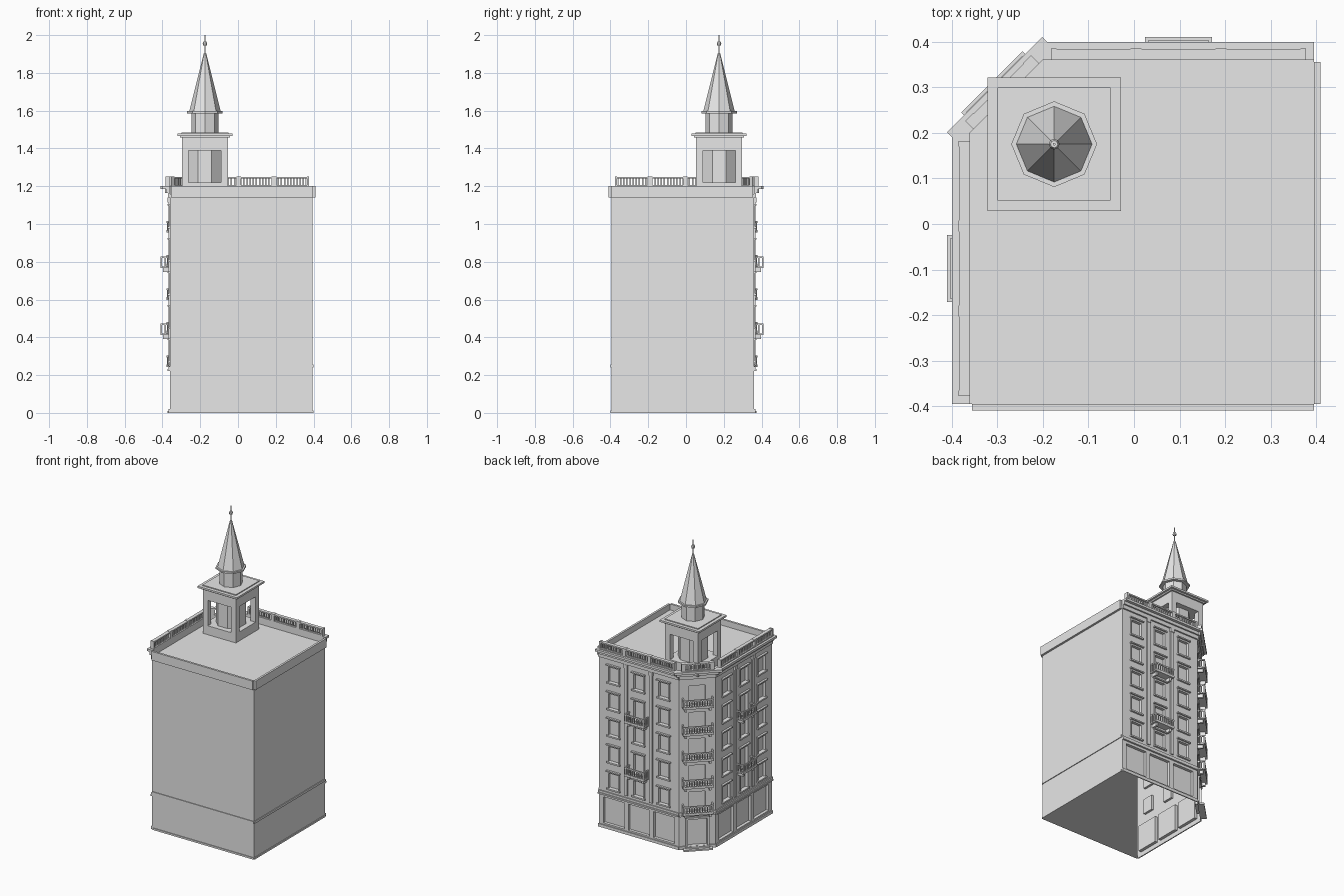
import bpy, bmesh
from mathutils import Matrix, Vector

if "Cube" in bpy.data.objects:
    bpy.data.objects.remove(bpy.data.objects["Cube"])

stone = bpy.data.materials.new("pale_stone")
stone.use_nodes = True
stone.diffuse_color = (0.8, 0.8, 0.8, 1)
stone.node_tree.nodes["Principled BSDF"].inputs["Base Color"].default_value = (0.8, 0.8, 0.8, 1)

parts = {}


def part(name):
    return parts.setdefault(name, bmesh.new())


def box(name, frame, u, d, z):
    """Box in a wall frame: u along the wall, d outward, z up."""
    size = Matrix.Diagonal((u[1] - u[0], d[1] - d[0], z[1] - z[0], 1))
    mid = Matrix.Translation(((u[0] + u[1]) / 2, (d[0] + d[1]) / 2, (z[0] + z[1]) / 2))
    bmesh.ops.create_cube(part(name), size=1, matrix=frame @ mid @ size)


def drum(name, r0, r1, z0, z1, turn=0.0):
    """Eight-sided tapering drum on the tower axis."""
    place = Matrix.Translation((TOWER, -TOWER, (z0 + z1) / 2)) @ Matrix.Rotation(turn, 4, "Z")
    bmesh.ops.create_cone(part(name), cap_ends=True, segments=8, radius1=r0,
                          radius2=r1, depth=z1 - z0, matrix=place)


def wall(x, y, nx, ny):
    n = Vector((nx, ny, 0)).normalized()
    u = n.cross(Vector((0, 0, 1)))
    m = Matrix((u, n, (0, 0, 1))).transposed().to_4x4()
    return Matrix.Translation((x, y, 0)) @ m


def make(name):
    mesh = bpy.data.meshes.new(name)
    bm = parts[name]
    bmesh.ops.recalc_face_normals(bm, faces=bm.faces)
    bm.to_mesh(mesh)
    bm.free()
    mesh.materials.append(stone)
    obj = bpy.data.objects.new(name, mesh)
    bpy.context.scene.collection.objects.link(obj)
    return obj


TOWER = -0.175
FLOOR = 0.178
DECK = 1.16    # sunken flat roof
ROOF = 1.2     # top of cornice and parapet
BAY = 0.186
HALF = 0.2975
side_wall = wall(-0.36, -0.0975, -1, 0)
back_wall = wall(0.0975, 0.36, 0, 1)
corner_wall = wall(-0.28, 0.28, -1, 1)
blind_walls = [wall(0.02, -0.395, 0, -1), wall(0.395, -0.02, 1, 0)]

# Main block with one cut corner
bm = part("building_body")
outline = [(-0.36, -0.395), (0.395, -0.395), (0.395, 0.36), (-0.2, 0.36), (-0.36, 0.2)]
base = bm.faces.new([bm.verts.new((x, y, 0)) for x, y in outline])
top = bmesh.ops.extrude_face_region(bm, geom=[base])
bmesh.ops.translate(bm, vec=(0, 0, DECK),
                    verts=[v for v in top["geom"] if isinstance(v, bmesh.types.BMVert)])
if not any(f.calc_center_median().z < 0.001 for f in bm.faces):
    bm.faces.new([v for v in bm.verts if v.co.z < 0.001])


def window(f, u, z0, z1, w=0.037):
    """Recessed opening with surround, sill and hood."""
    box("window_cutter", f, (u - w, u + w), (-0.015, 0.05), (z0, z1))
    for s in (-1, 1):
        a, b = sorted((u + s * w, u + s * (w + 0.008)))
        box("window_surrounds", f, (a, b), (0, 0.004), (z0, z1))
    box("window_surrounds", f, (u - w - 0.008, u + w + 0.008), (0, 0.004), (z1, z1 + 0.01))
    box("window_sills", f, (u - w - 0.012, u + w + 0.012), (0, 0.012), (z0 - 0.01, z0))
    box("window_hoods", f, (u - w - 0.014, u + w + 0.014), (0, 0.014), (z1 + 0.01, z1 + 0.018))


def railing(name, f, u, d, z, h, step, thick):
    """Bottom rail, top rail and a row of balusters."""
    box(name, f, u, d, (z, z + 0.007))
    box(name, f, u, d, (z + h - 0.009, z + h))
    count = max(2, round((u[1] - u[0]) / step))
    mid = (d[0] + d[1]) / 2
    for i in range(count):
        c = u[0] + (i + 0.5) * (u[1] - u[0]) / count
        box(name, f, (c - thick, c + thick), (mid - thick, mid + thick), (z, z + h - 0.005))


def balcony(f, half, depth, z):
    box("balcony_slabs", f, (-half, half), (0, depth), (z - 0.008, z))
    for s in (-1, 1):
        c = s * (half - 0.02)
        box("balcony_brackets", f, (c - 0.007, c + 0.007), (0, depth - 0.012), (z - 0.03, z - 0.008))
        e = s * (half - 0.004)
        box("balcony_railings", f, (e - 0.004, e + 0.004), (0, depth), (z + 0.045, z + 0.053))
        for i in range(3):
            d = 0.006 + i * (depth - 0.011) / 2
            box("balcony_railings", f, (e - 0.003, e + 0.003), (d - 0.003, d + 0.003), (z, z + 0.05))
    railing("balcony_railings", f, (-half, half), (depth - 0.008, depth), z, 0.053, 0.016, 0.003)


# Two street fronts, three bays each
for f in (side_wall, back_wall):
    for bay in (-1, 0, 1):
        u = bay * BAY
        box("window_cutter", f, (u - 0.078, u + 0.078), (-0.02, 0.05), (0.03, 0.205))
        for k in range(5):
            z = 0.25 + k * FLOOR
            door = bay == 0 and k in (1, 3)
            window(f, u, z + (0.0 if door else 0.025), z + 0.125)
            if door:
                balcony(f, 0.0735, 0.05, z - 0.008)
    for s in (-1, 1):
        c = s * BAY / 2
        box("pilasters", f, (c - 0.011, c + 0.011), (0, 0.008), (0.26, 1.14))
        box("pilasters", f, (c - 0.014, c + 0.014), (0, 0.012), (1.115, 1.14))

# Cut corner: entrance, steps and a balcony on each floor
for k in range(5):
    z = 0.25 + k * FLOOR
    box("window_cutter", corner_wall, (-0.05, 0.05), (-0.015, 0.05), (z + 0.003, z + 0.13))
    balcony(corner_wall, 0.095, 0.045, z)
box("window_cutter", corner_wall, (-0.06, 0.06), (-0.02, 0.05), (0.02, 0.2))
for s in (-1, 1):
    box("entrance_frame", corner_wall, (s * 0.066 - 0.006, s * 0.066 + 0.006), (0, 0.01), (0.01, 0.2))
box("entrance_frame", corner_wall, (-0.072, 0.072), (0, 0.012), (0.2, 0.212))
box("entrance_steps", corner_wall, (-0.09, 0.09), (0, 0.04), (0, 0.01))
box("entrance_steps", corner_wall, (-0.075, 0.075), (0, 0.022), (0.01, 0.02))

# Bands and cornice
for f, half, wide in ((side_wall, HALF, 0.0), (back_wall, HALF, 0.0), (corner_wall, 0.113, 0.035)):
    lift = 0.001 if wide else 0
    box("plinth", f, (-half, half), (0, 0.007), (0, 0.02 + lift))
    box("string_course", f, (-half, half), (0, 0.012), (0.222, 0.232 + lift))
    box("string_course", f, (-half, half), (0, 0.007), (0.232, 0.246 + lift))
    box("cornice", f, (-half, half), (0, 0.01), (1.14, 1.165 + lift))
    box("cornice", f, (-half - wide / 2, half + wide / 2), (0, 0.02), (1.165, 1.185 + lift))
    box("cornice", f, (-half - wide, half + wide), (0, 0.036 if wide else 0.039), (1.185, ROOF + lift))

# Roof balustrade
for f in (side_wall, back_wall):
    end = 0.273
    railing("roof_balustrade", f, (-end, end), (0, 0.024), ROOF, 0.05, 0.0165, 0.004)
    for c in (-end, -BAY / 2, BAY / 2, end):
        w = 0.006 if abs(c) == end else 0.012
        box("balustrade_posts", f, (c - w, c + w), (0, 0.025), (ROOF, ROOF + 0.052))
railing("roof_balustrade", corner_wall, (-0.1, 0.1), (0, 0.024), ROOF, 0.05, 0.0165, 0.004)
for s in (-1, 1):
    box("balustrade_posts", corner_wall, (s * 0.09 - 0.012, s * 0.09 + 0.012), (0, 0.025), (ROOF, ROOF + 0.052))

# Blind party walls with a thin parapet above the sunken roof
for f in blind_walls:
    box("parapet", f, (-0.375, 0.375), (0, 0.014), (1.14, ROOF))
    box("party_wall_bands", f, (-0.375, 0.375), (0, 0.005), (0.24, 0.255))
    box("party_wall_bands", f, (-0.375, 0.375), (0, 0.005), (0, 0.012))

# Open belfry: four corner piers around an eight-sided core
centre = Matrix.Translation((TOWER, -TOWER, 0))


def square(name, half, z0, z1):
    box(name, centre, (-half, half), (-half, half), (z0, z1))


square("belfry_base", 0.122, DECK, 1.22)
drum("belfry_core", 0.094, 0.094, 1.22, 1.39, turn=0.3927)
for sx in (-1, 1):
    for sy in (-1, 1):
        x, y = sx * 0.104, sy * 0.104
        box("belfry_piers", centre, (x - 0.018, x + 0.018), (y - 0.018, y + 0.018), (1.22, 1.39))
square("belfry_top", 0.122, 1.39, 1.46)
square("belfry_cornice", 0.132, 1.458, 1.467)
square("belfry_cornice", 0.146, 1.467, 1.479)
square("belfry_cornice", 0.124, 1.479, 1.485)

# Eight-sided spire with finial
drum("spire_drum", 0.072, 0.072, 1.484, 1.587)
drum("spire_eaves", 0.094, 0.094, 1.586, 1.597)
drum("spire_roof", 0.083, 0.006, 1.597, 1.905)
drum("finial", 0.003, 0.003, 1.9, 2.0)
drum("finial", 0.01, 0.012, 1.945, 1.955)
drum("finial", 0.012, 0.008, 1.955, 1.966)

objects = {name: make(name) for name in list(parts)}

# Sink the openings into the walls
body, cutter = objects["building_body"], objects["window_cutter"]
cut = body.modifiers.new("openings", "BOOLEAN")
cut.operation = "DIFFERENCE"
cut.solver = "EXACT"
cut.object = cutter
bpy.context.view_layer.objects.active = body
bpy.ops.object.modifier_apply(modifier=cut.name)
bpy.data.objects.remove(cutter)

# Underside is open on the street half
bm = bmesh.new()
bm.from_mesh(body.data)
under = [f for f in bm.faces if f.calc_center_median().z < 0.001]
edges = {e for f in under for e in f.edges}
verts = {v for f in under for v in f.verts}
start, normal = Vector((-0.36, -0.395, 0)), Vector((-0.755, 0.635, 0))
bmesh.ops.bisect_plane(bm, geom=under + list(edges) + list(verts), plane_co=start, plane_no=normal)
street = [f for f in bm.faces if f.calc_center_median().z < 0.001
          and (f.calc_center_median() - start).dot(normal) > 0]
bmesh.ops.delete(bm, geom=street, context="FACES")
bm.to_mesh(body.data)
bm.free()
